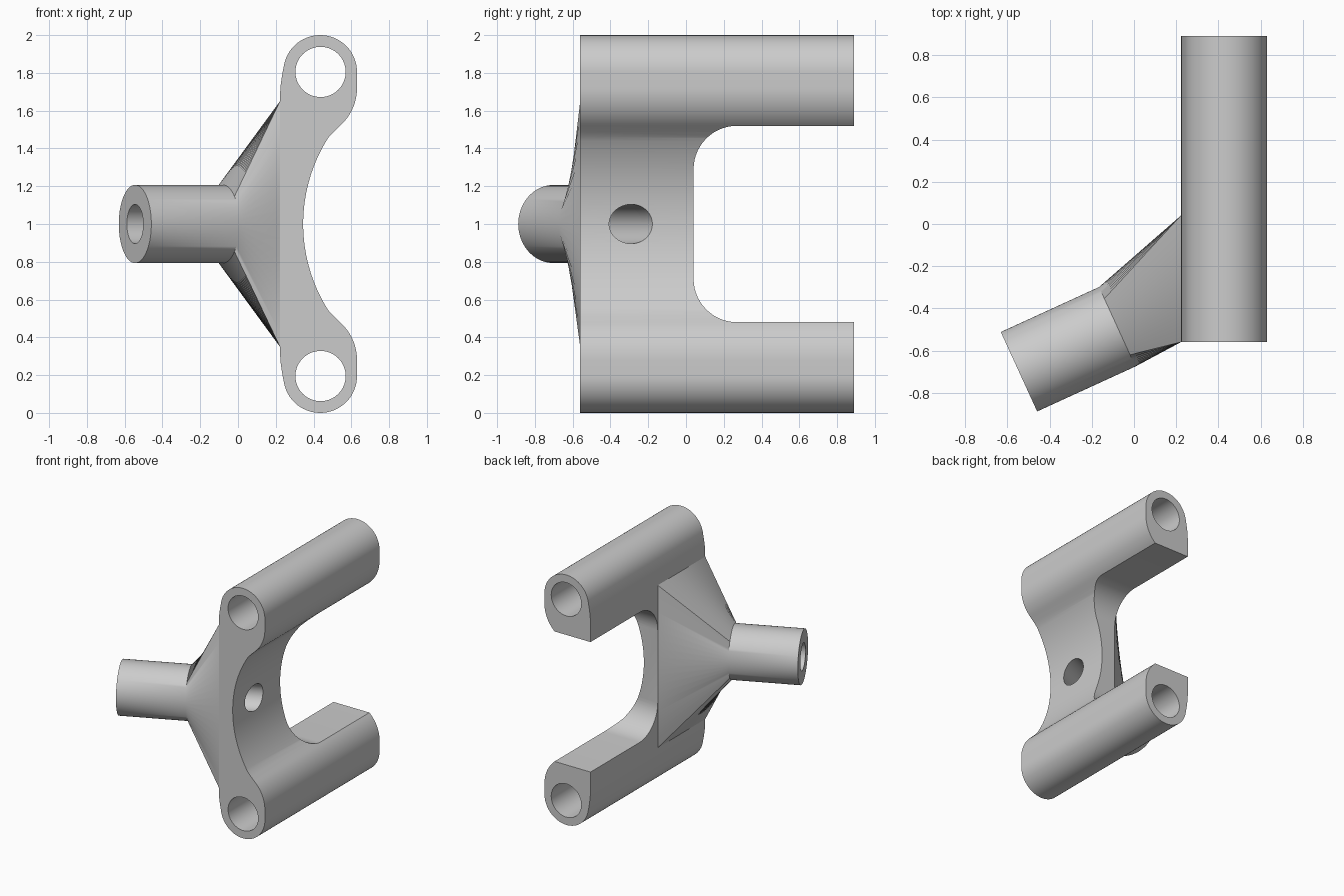
import bpy, bmesh
from math import sin, cos, tan, pi, radians
from mathutils import Vector

if "Cube" in bpy.data.objects:
    bpy.data.objects.remove(bpy.data.objects["Cube"])


def make(name, bm):
    bmesh.ops.recalc_face_normals(bm, faces=bm.faces)
    me = bpy.data.meshes.new(name)
    bm.to_mesh(me)
    bm.free()
    ob = bpy.data.objects.new(name, me)
    bpy.context.collection.objects.link(ob)
    return ob


def prism(name, pts, offset):
    """Extrude a closed outline of 3D points along an offset."""
    bm = bmesh.new()
    face = bm.faces.new([bm.verts.new(p) for p in pts])
    new = bmesh.ops.extrude_face_region(bm, geom=[face])['geom']
    bmesh.ops.translate(bm, vec=offset, verts=[v for v in new if isinstance(v, bmesh.types.BMVert)])
    return make(name, bm)


def cut(target, cutter):
    mod = target.modifiers.new('cut', 'BOOLEAN')
    mod.operation, mod.solver, mod.object = 'DIFFERENCE', 'EXACT', cutter
    bpy.context.view_layer.objects.active = target
    bpy.ops.object.modifier_apply(modifier=mod.name)
    bpy.data.objects.remove(cutter)


def smooth(ob):
    bpy.ops.object.select_all(action='DESELECT')
    ob.select_set(True)
    bpy.context.view_layer.objects.active = ob
    bpy.ops.object.shade_smooth_by_angle(angle=radians(30))


def arc(cx, cz, r, a0, a1, n):
    return [(cx + r * cos(radians(a0 + (a1 - a0) * i / n)),
             cz + r * sin(radians(a0 + (a1 - a0) * i / n))) for i in range(n + 1)]


Y0, Y1, YWEB, XB = -0.56, 0.89, 0.04, 0.222

# Bracket: upper half of the end outline, mirrored about z = 1
half = arc(1.196, 1.0, 0.851, 180, 147.3, 20)
half += [(0.507, 1.488)]
half += arc(0.363, 1.72, 0.267, -48, 0, 14)
half += arc(0.435, 1.805, 0.195, 0, 168, 40)
half += [(0.233, 1.785), (0.226, 1.735), (XB, 1.68)]
outline = half + [(x, 2 - z) for x, z in reversed(half[1:])]
bracket = prism('bracket', [(x, Y0, z) for x, z in outline], (0, Y1 - Y0, 0))

# Pin holes along both arms
for z in (1.805, 0.195):
    ring = arc(0.437, z, 0.133, 0, 360, 64)[:-1]
    cut(bracket, prism('pin_cutter', [(x, -1, zz) for x, zz in ring], (0, 2.5, 0)))

# Window between the arms, with rounded inner corners
r = 0.23
win = [(1.2, 1.52)] + arc(YWEB + r, 1.52 - r, r, 90, 180, 14)
win += arc(YWEB + r, 0.48 + r, r, 180, 270, 14) + [(1.2, 0.48)]
cut(bracket, prism('window_cutter', [(-0.5, y, z) for y, z in win], (2, 0, 0)))

# Angled stem axis and its rings
ang = radians(24.6)
axis = Vector((cos(ang), sin(ang), 0))
side = Vector((-sin(ang), cos(ang), 0))
tip = Vector((-0.545, -0.70, 1.0))
neck = tip + axis * 0.512
R, RB, N = 0.207, 0.104, 18


def ring(c, rad):
    # starts at the lower outer corner so each quarter faces one side of the flare
    return [c + side * rad * cos(t) + Vector((0, 0, rad * sin(t)))
            for t in (-pi / 4 + pi / 2 * i / N for i in range(4 * N))]


cut(bracket, prism('bore_cutter', ring(neck, RB), axis * 1.5))

# Stem with bore and flare from round neck to the rectangular pad
corners = [(YWEB, 0.35), (YWEB, 1.65), (Y0, 1.65), (Y0, 0.35)]
pad = []
for k in range(4):
    a, b = Vector(corners[k]), Vector(corners[(k + 1) % 4])
    for i in range(N):
        y, z = a.lerp(b, i / N)
        pad.append(Vector((XB, y, z)))
inner_end = [p + axis * ((XB - p.x) / axis.x) for p in ring(tip, RB)]
bm = bmesh.new()
loops = [[bm.verts.new(p) for p in pts]
         for pts in (inner_end, ring(tip, RB), ring(tip, R), ring(neck, R), pad)]
for a, b in zip(loops, loops[1:]):
    for i in range(4 * N):
        j = (i + 1) % (4 * N)
        bm.faces.new((a[i], a[j], b[j], b[i]))
# close the hidden joint so the stem is a solid
for i in range(4 * N):
    j = (i + 1) % (4 * N)
    bm.faces.new((loops[-1][i], loops[-1][j], loops[0][j], loops[0][i]))
stem = make('stem_and_flare', bm)

for ob in (bracket, stem):
    smooth(ob)
